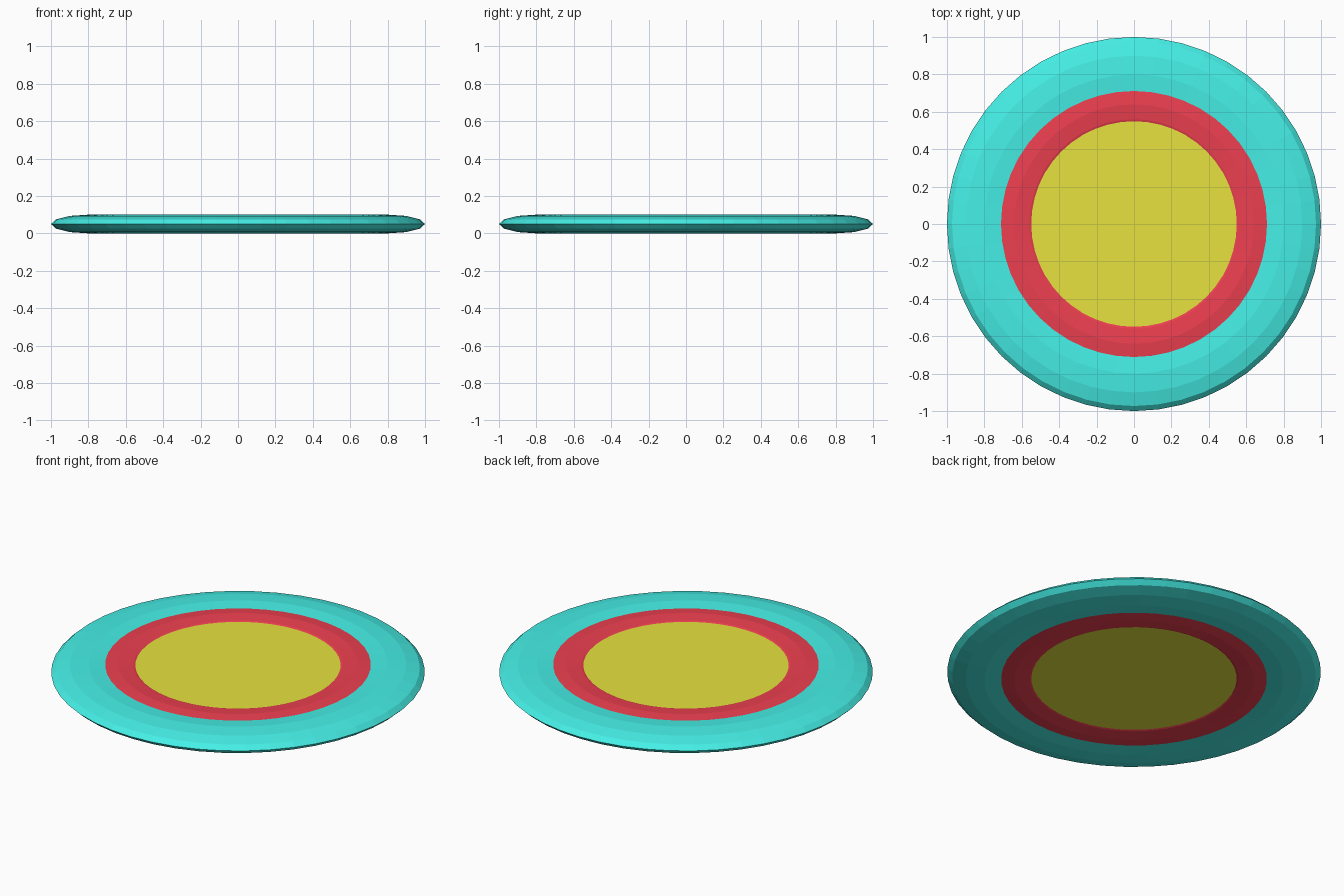
import bpy

if "Cube" in bpy.data.objects:
    bpy.data.objects.remove(bpy.data.objects["Cube"])


def paint(obj, name, color):
    mat = bpy.data.materials.new(name)
    mat.diffuse_color = color
    mat.use_nodes = True
    mat.node_tree.nodes["Principled BSDF"].inputs["Base Color"].default_value = mat.diffuse_color
    obj.data.materials.append(mat)


def flat_ring(name, major, minor, half_height, color):
    # Flattened low-poly torus centred on z = 0.05
    bpy.ops.mesh.primitive_torus_add(major_segments=48, minor_segments=12,
                                     major_radius=major, minor_radius=minor,
                                     location=(0, 0, 0.05))
    obj = bpy.context.object
    obj.name = name
    obj.scale.z = half_height / minor
    bpy.ops.object.transform_apply(location=False, rotation=False, scale=True)
    paint(obj, name + "_color", color)


# Teal outer rim and red inner ring, overlapping each other
flat_ring("outer_rim", 0.8, 0.2, 0.05, (0.06, 0.87, 0.80, 1))
flat_ring("inner_ring", 0.64, 0.16, 0.05, (0.85, 0.05, 0.08, 1))

# Yellow centre plate, its edge buried in the red ring
bpy.ops.mesh.primitive_cylinder_add(vertices=48, radius=0.56, depth=0.08,
                                    location=(0, 0, 0.05))
plate = bpy.context.object
plate.name = "centre_plate"
paint(plate, "centre_plate_color", (0.80, 0.76, 0.05, 1))
